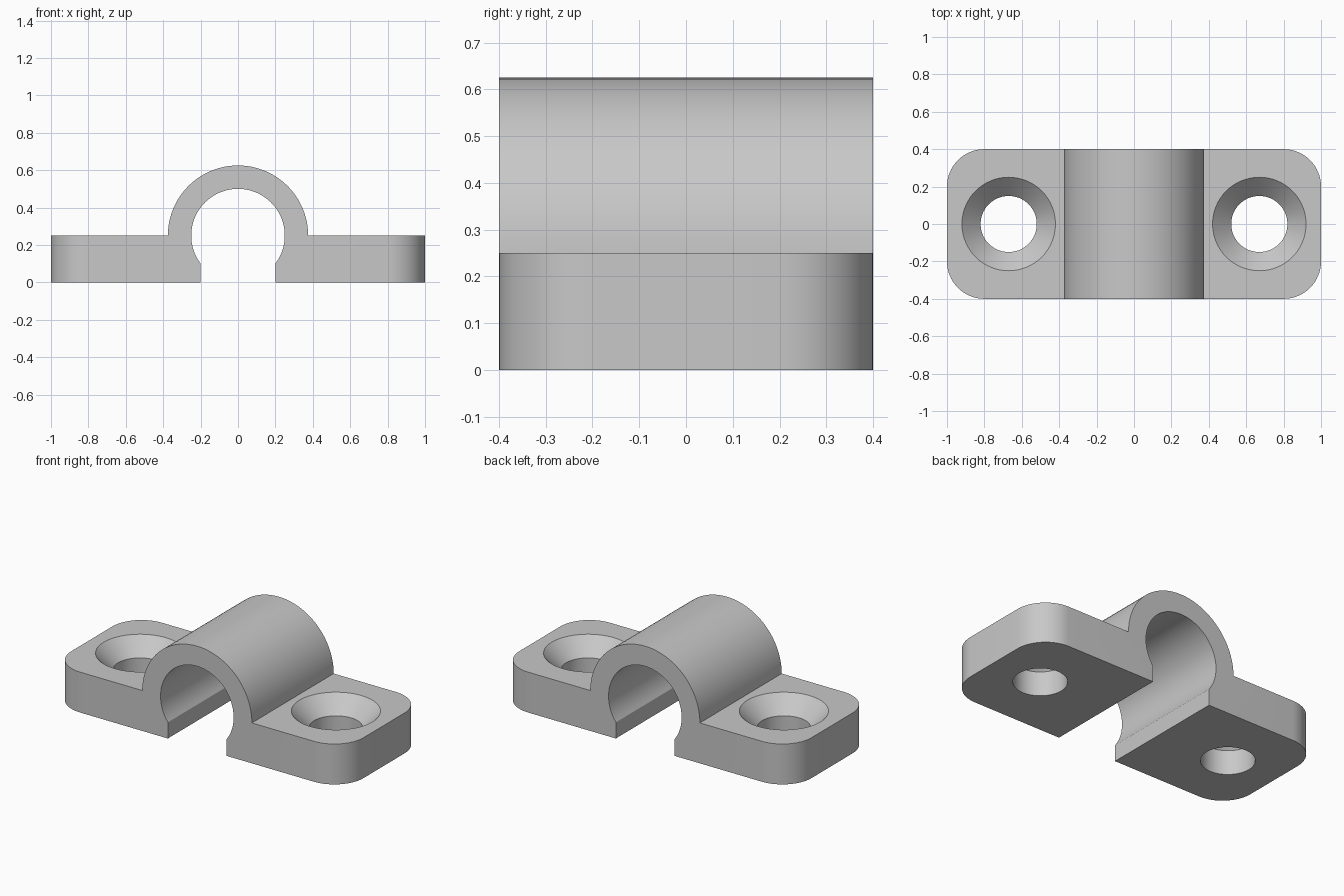
import bpy, bmesh
from math import sin, cos, pi, atan2

cube = bpy.data.objects.get("Cube")
if cube:
    bpy.data.objects.remove(cube, do_unlink=True)

PLATE_Z = 0.25       # flange thickness and bore centre height
BORE_R, ARCH_R = 0.25, 0.375
SLOT_X, SLOT_Z = 0.2, 0.1
HALF_DEPTH = 0.4
HOLE_X = 0.67

grey = bpy.data.materials.new("plain grey")
grey.use_nodes = True
colour = (0.58, 0.58, 0.58, 1)
grey.diffuse_color = colour
grey.node_tree.nodes["Principled BSDF"].inputs["Base Color"].default_value = colour


def make_object(name, bm):
    bmesh.ops.recalc_face_normals(bm, faces=bm.faces)
    mesh = bpy.data.meshes.new(name)
    bm.to_mesh(mesh)
    bm.free()
    mesh.materials.append(grey)
    obj = bpy.data.objects.new(name, mesh)
    bpy.context.collection.objects.link(obj)
    return obj


def arc(radius, start, end, steps):
    angles = [start + (end - start) * i / steps for i in range(steps + 1)]
    return [(radius * cos(a), PLATE_Z + radius * sin(a)) for a in angles]


# Clamp section: flanges, outer arch, open bore with a straight slot
low = atan2(SLOT_Z - PLATE_Z, SLOT_X)
profile = [(SLOT_X, 0), (1, 0), (1, PLATE_Z)]
profile += arc(ARCH_R, 0, pi, 48)
profile += [(-1, PLATE_Z), (-1, 0), (-SLOT_X, 0)]
profile += arc(BORE_R, pi - low, low, 64)

bm = bmesh.new()
section = bm.faces.new([bm.verts.new((x, -HALF_DEPTH, z)) for x, z in profile])
extruded = bmesh.ops.extrude_face_region(bm, geom=[section], use_keep_orig=True)
for item in extruded["geom"]:
    if isinstance(item, bmesh.types.BMVert):
        item.co.y = HALF_DEPTH

# Rounded flange corners
corners = [e for e in bm.edges
           if all(abs(v.co.x) > 0.99 for v in e.verts)
           and abs(e.verts[0].co.z - e.verts[1].co.z) > 0.1]
bmesh.ops.bevel(bm, geom=corners, offset=0.2, segments=16, profile=0.5, affect='EDGES')
clamp = make_object("pipe_clamp", bm)


# Countersunk screw holes
def screw_cutter(name, x):
    rings = []
    bm = bmesh.new()
    for radius, z in ((0.15, -0.1), (0.15, 0.15), (0.27, 0.27)):
        rings.append([bm.verts.new((x + radius * cos(2 * pi * i / 64),
                                    radius * sin(2 * pi * i / 64), z))
                      for i in range(64)])
    for lower, upper in zip(rings, rings[1:]):
        for i in range(64):
            j = (i + 1) % 64
            bm.faces.new((lower[i], lower[j], upper[j], upper[i]))
    bm.faces.new(rings[0])
    bm.faces.new(rings[-1])
    cutter = make_object(name, bm)
    cutter.hide_render = True
    return cutter


bpy.context.view_layer.objects.active = clamp
for side, x in (("left", HOLE_X), ("right", -HOLE_X)):
    cutter = screw_cutter(side + "_screw_hole_cutter", x)
    cut = clamp.modifiers.new(side + " screw hole", 'BOOLEAN')
    cut.operation = 'DIFFERENCE'
    cut.solver = 'EXACT'
    cut.object = cutter
    bpy.ops.object.modifier_apply(modifier=cut.name)
    bpy.data.objects.remove(cutter, do_unlink=True)

# Smooth curves with crisp edges
bpy.ops.object.select_all(action='DESELECT')
clamp.select_set(True)
bpy.ops.object.shade_smooth_by_angle(angle=pi / 6)
